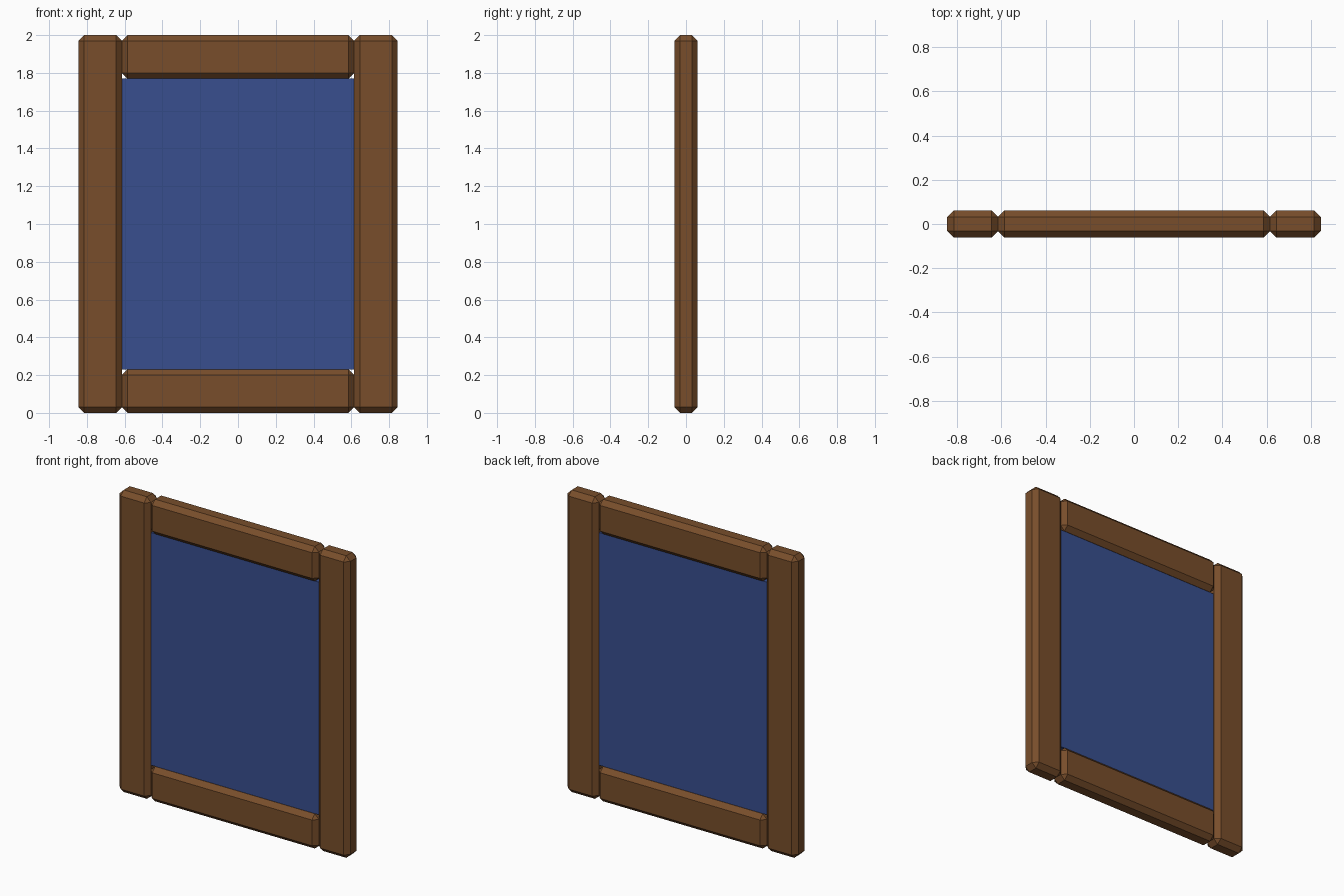
import bpy
import bmesh

if "Cube" in bpy.data.objects:
    bpy.data.objects.remove(bpy.data.objects["Cube"])


def material(name, rgb):
    m = bpy.data.materials.new(name)
    m.diffuse_color = (*rgb, 1)
    m.use_nodes = True
    m.node_tree.nodes["Principled BSDF"].inputs["Base Color"].default_value = m.diffuse_color
    return m


wood = material("wood", (0.188, 0.076, 0.024))
blue = material("blue", (0.04, 0.078, 0.275))

HALF_W, INNER, RAIL, DEPTH, HEIGHT = 0.845, 0.615, 0.23, 0.124, 2.0


def block(name, x0, x1, z0, z1, depth, mat, chamfer=0):
    """Box spanning the given front rectangle, optionally chamfered."""
    bm = bmesh.new()
    bmesh.ops.create_cube(bm, size=1)
    bmesh.ops.scale(bm, vec=(x1 - x0, depth, z1 - z0), verts=bm.verts)
    if chamfer:
        bmesh.ops.bevel(bm, geom=bm.edges[:], offset=chamfer, segments=1, affect='EDGES')
    me = bpy.data.meshes.new(name)
    bm.to_mesh(me)
    bm.free()
    me.materials.append(mat)
    ob = bpy.data.objects.new(name, me)
    ob.location = ((x0 + x1) / 2, 0, (z0 + z1) / 2)
    bpy.context.collection.objects.link(ob)


# Upright stiles
block("left_stile", -HALF_W, -INNER, 0, HEIGHT, DEPTH, wood, 0.03)
block("right_stile", INNER, HALF_W, 0, HEIGHT, DEPTH, wood, 0.03)

# Horizontal rails
block("bottom_rail", -INNER, INNER, 0, RAIL, DEPTH, wood, 0.03)
block("top_rail", -INNER, INNER, HEIGHT - RAIL, HEIGHT, DEPTH, wood, 0.03)

# Flat panel filling the middle of the frame
block("panel", -INNER, INNER, RAIL, HEIGHT - RAIL, 0.06, blue)
